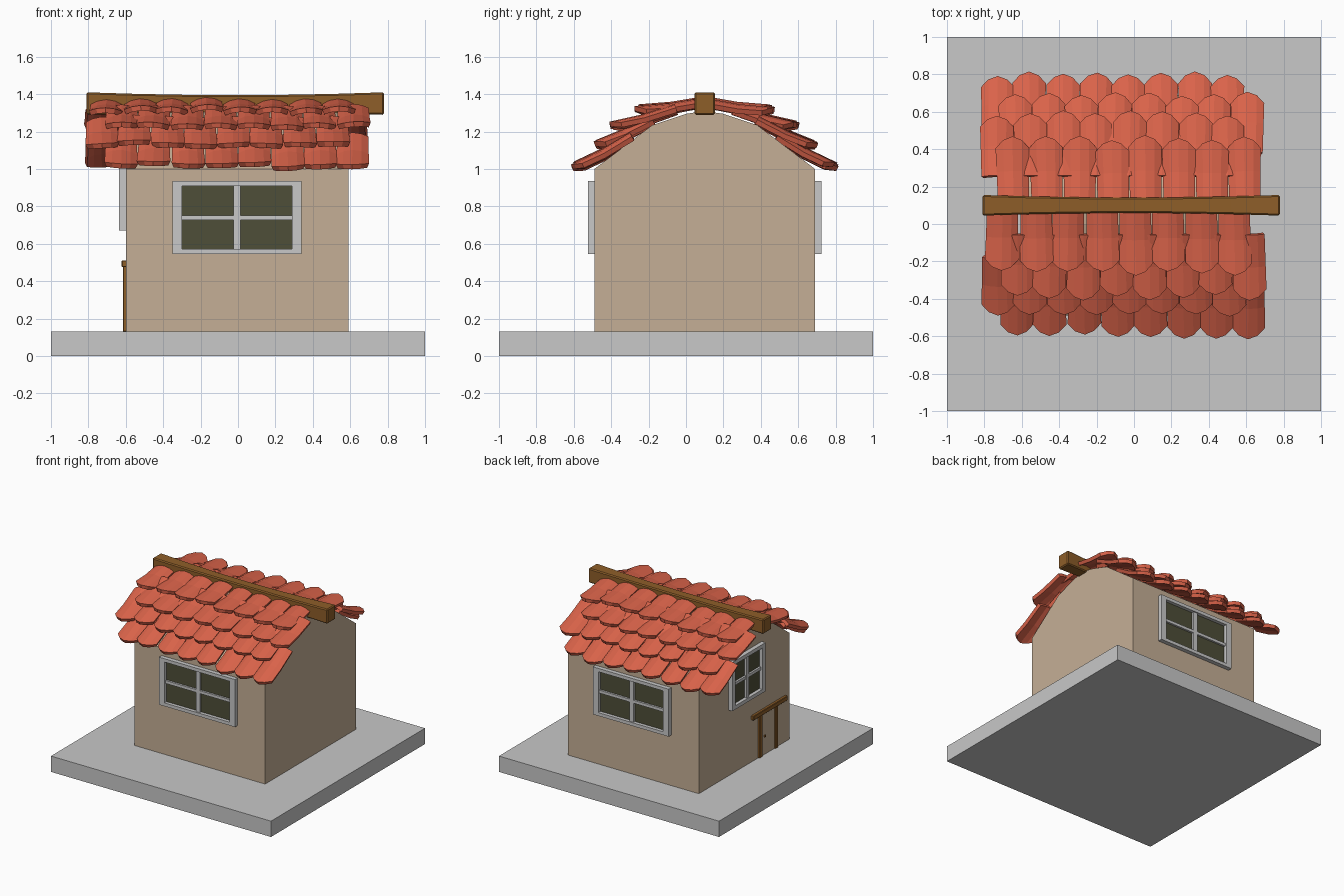
import bpy, bmesh, math, random
from mathutils import Matrix, Vector

if "Cube" in bpy.data.objects:
    bpy.data.objects.remove(bpy.data.objects["Cube"])

random.seed(4)


def material(name, rgb):
    m = bpy.data.materials.new(name)
    m.diffuse_color = (*rgb, 1)
    m.use_nodes = True
    m.node_tree.nodes["Principled BSDF"].inputs["Base Color"].default_value = m.diffuse_color
    return m


GREY = material("light_grey", (0.58, 0.58, 0.58))
BEIGE = material("beige_plaster", (0.56, 0.43, 0.305))
RED = material("terracotta", (0.70, 0.125, 0.068))
WOOD = material("brown_wood", (0.27, 0.112, 0.022))
GLASS = material("dark_glass", (0.077, 0.077, 0.04))


def finish(name, bm, mat):
    bmesh.ops.recalc_face_normals(bm, faces=bm.faces) if mat != RED else None
    me = bpy.data.meshes.new(name)
    bm.to_mesh(me)
    bm.free()
    me.materials.append(mat)
    ob = bpy.data.objects.new(name, me)
    bpy.context.collection.objects.link(ob)
    return ob


def add_box(bm, x0, x1, y0, y1, z0, z1, mat=Matrix()):
    m = Matrix.Translation(((x0 + x1) / 2, (y0 + y1) / 2, (z0 + z1) / 2))
    return bmesh.ops.create_cube(bm, size=1, matrix=mat @ m @ Matrix.Diagonal((x1 - x0, y1 - y0, z1 - z0, 1)))


def box(name, mat, *dims, bevel=0):
    bm = bmesh.new()
    add_box(bm, *dims)
    ob = finish(name, bm, mat)
    if bevel:
        ob.modifiers.new("bevel", "BEVEL").width = bevel
    return ob


# Ground slab
box("base_slab", GREY, -1, 1, -1, 1, 0, 0.13)

# House body: gable profile extruded along x
YC = 0.1
half = [(0.59, 0.13), (0.59, 1.0), (0.28, 1.235), (0.10, 1.295)]
profile = half + [(0, 1.31)] + [(-d, z) for d, z in reversed(half)]
bm = bmesh.new()
face = bm.faces.new([bm.verts.new((-0.6, YC + d, z)) for d, z in profile])
ext = bmesh.ops.extrude_face_region(bm, geom=[face])
bmesh.ops.translate(bm, vec=(1.19, 0, 0), verts=[v for v in ext["geom"] if isinstance(v, bmesh.types.BMVert)])
finish("house_walls", bm, BEIGE)


# Windows: frame with crossing bars, and a glass plate behind
def window(name, centre, angle, w, h, side, rail):
    m = Matrix.Translation(centre) @ Matrix.Rotation(angle, 4, 'Z')
    bm = bmesh.new()
    for s in (-1, 1):
        a, b = sorted((s * w / 2, s * (w / 2 - side)))
        add_box(bm, a, b, -0.035, 0.01, -h / 2, h / 2, m)
        a, b = sorted((s * h / 2, s * (h / 2 - rail)))
        add_box(bm, -w / 2 + side, w / 2 - side, -0.035, 0.01, a, b, m)
    add_box(bm, -0.018, 0.018, -0.025, 0.01, -h / 2 + rail, h / 2 - rail, m)
    add_box(bm, -w / 2 + side, w / 2 - side, -0.023, 0.01, -0.012, 0.012, m)
    finish(name + "_frame", bm, GREY)
    bm = bmesh.new()
    add_box(bm, -w / 2 + side, w / 2 - side, -0.007, 0.001, -h / 2 + rail, h / 2 - rail, m)
    finish(name + "_glass", bm, GLASS)


window("front_window", (-0.005, -0.49, 0.74), 0, 0.69, 0.39, 0.05, 0.027)
window("back_window", (-0.005, 0.69, 0.74), math.pi, 0.69, 0.39, 0.05, 0.027)
window("left_window", (-0.6, 0.09, 0.87), -math.pi / 2, 0.43, 0.40, 0.04, 0.03)

# Door in the left wall: panel, posts, lintel and knob
box("door_panel", BEIGE, -0.603, -0.59, -0.29, -0.11, 0.13, 0.48)
box("door_post_back", WOOD, -0.615, -0.595, -0.115, -0.08, 0.13, 0.48, bevel=0.003)
box("door_post_front", WOOD, -0.615, -0.595, -0.32, -0.285, 0.13, 0.48, bevel=0.003)
box("door_lintel", WOOD, -0.622, -0.595, -0.435, 0.01, 0.475, 0.512, bevel=0.004)
box("door_knob", WOOD, -0.612, -0.6, -0.165, -0.15, 0.275, 0.29)

# Ridge beam, slimmer and sagging towards the middle
bm = bmesh.new()
add_box(bm, -0.81, 0.78, 0.045, 0.155, 1.29, 1.41)
bmesh.ops.subdivide_edges(bm, edges=[e for e in bm.edges if abs(e.verts[0].co.x - e.verts[1].co.x) > 1], cuts=5)
for v in bm.verts:
    k = 1 - (abs(v.co.x + 0.015) / 0.795) ** 2
    v.co.y = YC + (v.co.y - YC) * (1 - 0.25 * k)
    v.co.z -= 0.015 * k if v.co.z > 1.35 else -0.005 * k
finish("ridge_beam", bm, WOOD).modifiers.new("bevel", "BEVEL").width = 0.008


# One arched tile with a rounded lower end, running along local +y
def add_tile(bm, width, length, m):
    rows = []
    for t in (0, 0.5, 1):
        row = []
        for u in (-0.5, -0.28, 0, 0.28, 0.5):
            end = 0.16 * length * (2 * u) ** 2 * (t == 1)
            w = width * (0.94 + 0.08 * t)
            z = -0.026 * (2 * u) ** 2 - 0.008 * math.sin(math.pi * t)
            row.append(bm.verts.new(m @ Vector((u * w, t * length - end, z))))
        rows.append(row)
    for a, b in zip(rows, rows[1:]):
        for i in range(4):
            bm.faces.new((a[i], a[i + 1], b[i + 1], b[i]))


# Four overlapping rows per slope: upper end (d, z) and lower end (d, z)
ROWS = [((0.0, 1.385), (0.36, 1.335)), ((0.16, 1.345), (0.49, 1.25)),
        ((0.29, 1.285), (0.59, 1.145)), ((0.40, 1.195), (0.70, 1.03))]
STARTS = {"front": (-0.79, -0.71, -0.82, -0.71), "back": (-0.73, -0.82, -0.72, -0.82)}
PITCH = 0.1765
for side, starts in STARTS.items():
    turn = Matrix.Rotation(math.pi if side == "front" else 0, 4, 'Z')
    for r, (((d0, z0), (d1, z1)), x0) in enumerate(zip(ROWS, starts)):
        bm = bmesh.new()
        length, pitch_angle = math.hypot(d1 - d0, z1 - z0), math.atan2(z1 - z0, d1 - d0)
        for i in range(8):
            x = x0 + (i + 0.5) * PITCH
            place = Matrix.Translation((x, YC, random.uniform(-0.006, 0.006))) @ turn
            place = place @ Matrix.Translation((0, d0, z0))
            place = place @ Matrix.Rotation(pitch_angle + random.uniform(-0.02, 0.02), 4, 'X')
            place = place @ Matrix.Rotation(random.uniform(-0.07, 0.07), 4, 'Y')
            place = place @ Matrix.Rotation(random.uniform(-0.025, 0.025), 4, 'Z')
            add_tile(bm, PITCH, length + random.uniform(-0.012, 0.02), place)
        ob = finish(f"{side}_roof_tiles_row_{r + 1}", bm, RED)
        sol = ob.modifiers.new("thickness", "SOLIDIFY")
        sol.thickness, sol.offset = 0.028, -1
